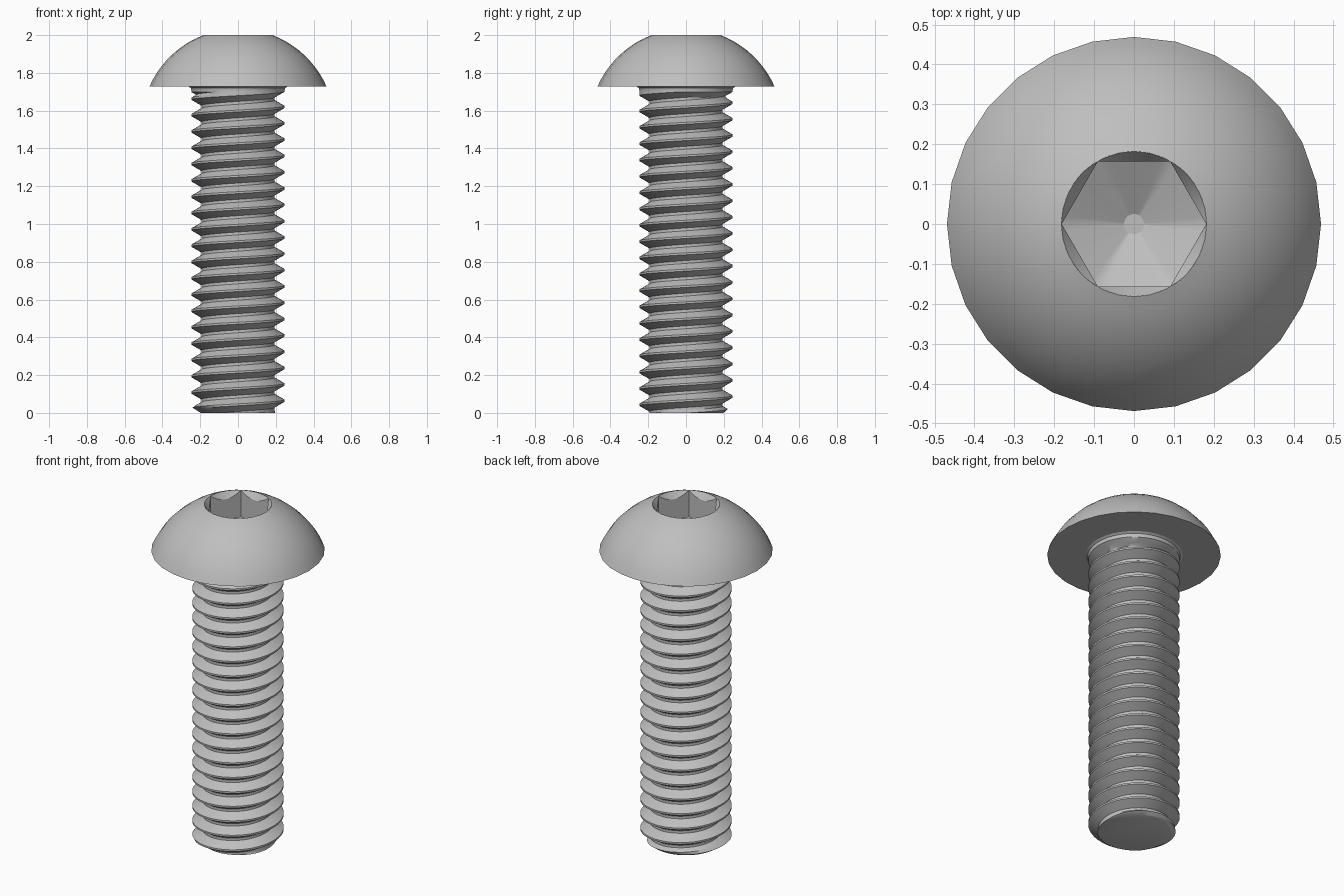
import bpy, bmesh, math

cube = bpy.data.objects.get("Cube")
if cube:
    bpy.data.objects.remove(cube)

HEAD_Z, TOP_Z = 1.728, 2.0          # underside and top of the head
HEAD_R, HOLE_R = 0.469, 0.182
MAJOR, MINOR, PITCH = 0.247, 0.194, 0.0864
THREAD_TOP, GROOVE_Z = 1.70, 1.663  # end of thread, groove height at +x
APOTHEM = 0.157

steel = bpy.data.materials.new("steel grey")
steel.use_nodes = True
colour = (0.52, 0.52, 0.52, 1)
steel.diffuse_color = colour
steel.node_tree.nodes["Principled BSDF"].inputs["Base Color"].default_value = colour


def swept(name, rows, segments, sharp, cap_z=None):
    """Skin rows of points, each row a function of the angle giving (r, z)."""
    bm = bmesh.new()
    grid = []
    for row in rows:
        ring = []
        for i in range(segments + 1):
            a = math.tau * i / segments
            r, z = row(a)
            ring.append(bm.verts.new((r * math.cos(a), r * math.sin(a), z)))
        grid.append(ring)
    for low, high in zip(grid, grid[1:]):
        for i in range(segments):
            bm.faces.new((low[i], low[i + 1], high[i + 1], high[i]))
    bmesh.ops.remove_doubles(bm, verts=bm.verts, dist=0.0003)
    if cap_z is not None:
        rim = [e for e in bm.edges if e.is_boundary
               and all(abs(v.co.z - cap_z) < 0.001 for v in e.verts)]
        bmesh.ops.edgeloop_fill(bm, edges=rim)
        bmesh.ops.recalc_face_normals(bm, faces=bm.faces)
    mesh = bpy.data.meshes.new(name)
    bm.to_mesh(mesh)
    bm.free()
    mesh.materials.append(steel)
    obj = bpy.data.objects.new(name, mesh)
    bpy.context.collection.objects.link(obj)
    bpy.ops.object.select_all(action='DESELECT')
    obj.select_set(True)
    bpy.context.view_layer.objects.active = obj
    bpy.ops.object.shade_smooth_by_angle(angle=math.radians(sharp))
    return obj


def fixed(r, z):
    return lambda a: (r, z)


# Domed head: flat underside, then a spherical arc up to the socket
rise = TOP_Z - HEAD_Z
drop = (HEAD_R ** 2 - HOLE_R ** 2 - rise ** 2) / (2 * rise)
dome_r = math.hypot(HEAD_R, drop)
start, end = math.asin(HEAD_R / dome_r), math.asin(HOLE_R / dome_r)
head_rows = [fixed(0.25, HEAD_Z), fixed(HEAD_R, HEAD_Z)]
for k in range(1, 11):
    t = start + (end - start) * k / 10
    head_rows.append(fixed(dome_r * math.sin(t), HEAD_Z - drop + dome_r * math.cos(t)))
swept("domed_head", head_rows, 28, 30)


# Hexagonal socket: countersunk mouth, six walls, conical floor
def hex_r(a):
    return APOTHEM / math.cos(a % (math.pi / 3) - math.pi / 6)


socket_rows = [
    fixed(HOLE_R, TOP_Z),
    lambda a: (hex_r(a), TOP_Z - (HOLE_R - hex_r(a)) * 1.5),
    lambda a: (hex_r(a), 1.84),
    fixed(0.025, 1.765),
    fixed(0, 1.765),
]
swept("hex_socket", socket_rows, 60, 28)


# Threaded shank: helical rows clamped between the tip and the plain neck
def thread_r(a, z):
    phase = ((z - GROOVE_Z) / PITCH - a / math.tau) % 1
    away = min(phase, 1 - phase) * PITCH          # height from groove centre
    flank = MINOR + max(0, away - 0.0075) * math.sqrt(3)
    runout = MINOR + (z - 1.672) * 2
    chamfer = 0.197 + z * 1.6
    return min(max(flank, runout), MAJOR, chamfer)


def helix_row(turn, offset):
    def row(a):
        z = GROOVE_Z + PITCH * (turn + a / math.tau) + offset
        z = min(max(z, 0), THREAD_TOP)
        return thread_r(a, z), z
    return row


shank_rows = []
for turn in range(-21, 2):
    for offset in (-0.0075, 0, 0.0075, 0.0225, 0.0381, 0.0483, 0.0639):
        shank_rows.append(helix_row(turn, offset))
shank_rows += [fixed(MAJOR, 1.71), fixed(0.25, 1.72), fixed(0.262, HEAD_Z)]
swept("threaded_shank", shank_rows, 56, 35, cap_z=0)
